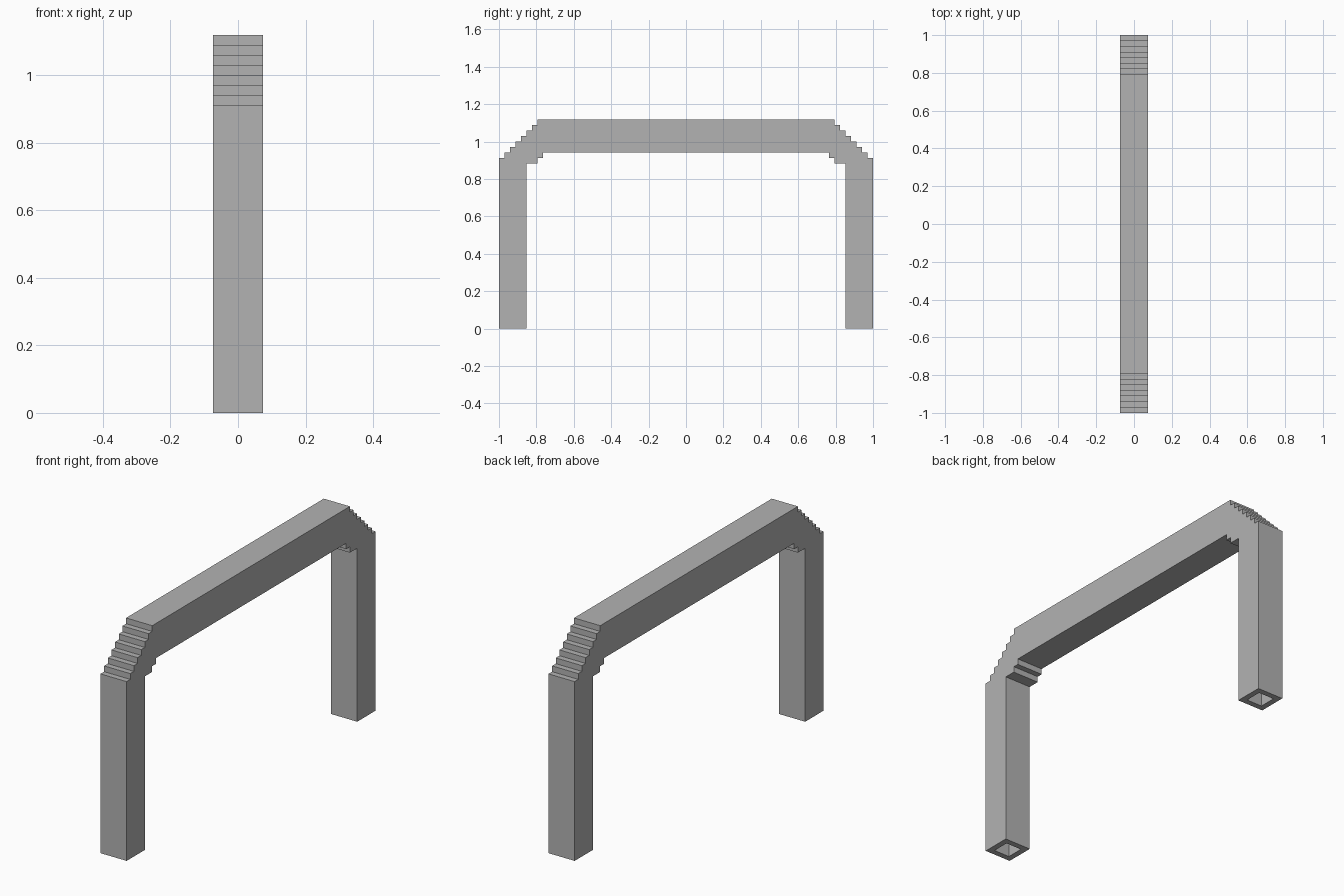
import bpy
import bmesh

if "Cube" in bpy.data.objects:
    bpy.data.objects.remove(bpy.data.objects["Cube"], do_unlink=True)

U = 2 / 68  # one block: every step and wall is a whole number of blocks

grey = bpy.data.materials.new("plain grey")
grey.use_nodes = True
grey.diffuse_color = (0.45, 0.45, 0.45, 1)
grey.node_tree.nodes["Principled BSDF"].inputs["Base Color"].default_value = grey.diffuse_color


def half_profile(outer_y, outer_z, inner, foot):
    """Half of the arch outline, from the top centre round to the inside."""
    stairs = [(outer_y, outer_z)]
    for k in range(7):
        stairs.append((outer_y - k - 1, outer_z + k))
        stairs.append((outer_y - k - 1, outer_z + k + 1))
    return stairs[::-1] + [(outer_y, foot), (inner[0][0], foot)] + inner


def arch(name, half, half_width):
    """Mirror the half outline and extrude it across x."""
    outline = half + [(-y, z) for y, z in reversed(half)]
    bm = bmesh.new()
    face = bm.faces.new([bm.verts.new((-half_width * U, y * U, z * U)) for y, z in outline])
    ext = bmesh.ops.extrude_face_region(bm, geom=[face])
    verts = [v for v in ext["geom"] if isinstance(v, bmesh.types.BMVert)]
    bmesh.ops.translate(bm, verts=verts, vec=(2 * half_width * U, 0, 0))
    bmesh.ops.recalc_face_normals(bm, faces=bm.faces)
    mesh = bpy.data.meshes.new(name)
    bm.to_mesh(mesh)
    bm.free()
    mesh.materials.append(grey)
    obj = bpy.data.objects.new(name, mesh)
    bpy.context.collection.objects.link(obj)
    return obj


# Outer tube with stepped corners
inside = [(29, 30), (27, 30), (27, 31), (26, 31), (26, 32)]
frame = arch("arch_frame", half_profile(34, 31, inside, 0), 2.5)

# Hollow core, one block inside the walls and open at the feet
core_inside = [(y + 1, z + 1) for y, z in inside]
core = arch("hollow_cutter", half_profile(33, 30, core_inside, -2), 1.5)
core.hide_render = True

cut = frame.modifiers.new("hollow", "BOOLEAN")
cut.operation = "DIFFERENCE"
cut.solver = "EXACT"
cut.object = core
bpy.context.view_layer.objects.active = frame
bpy.ops.object.modifier_apply(modifier=cut.name)
bpy.data.objects.remove(core, do_unlink=True)
